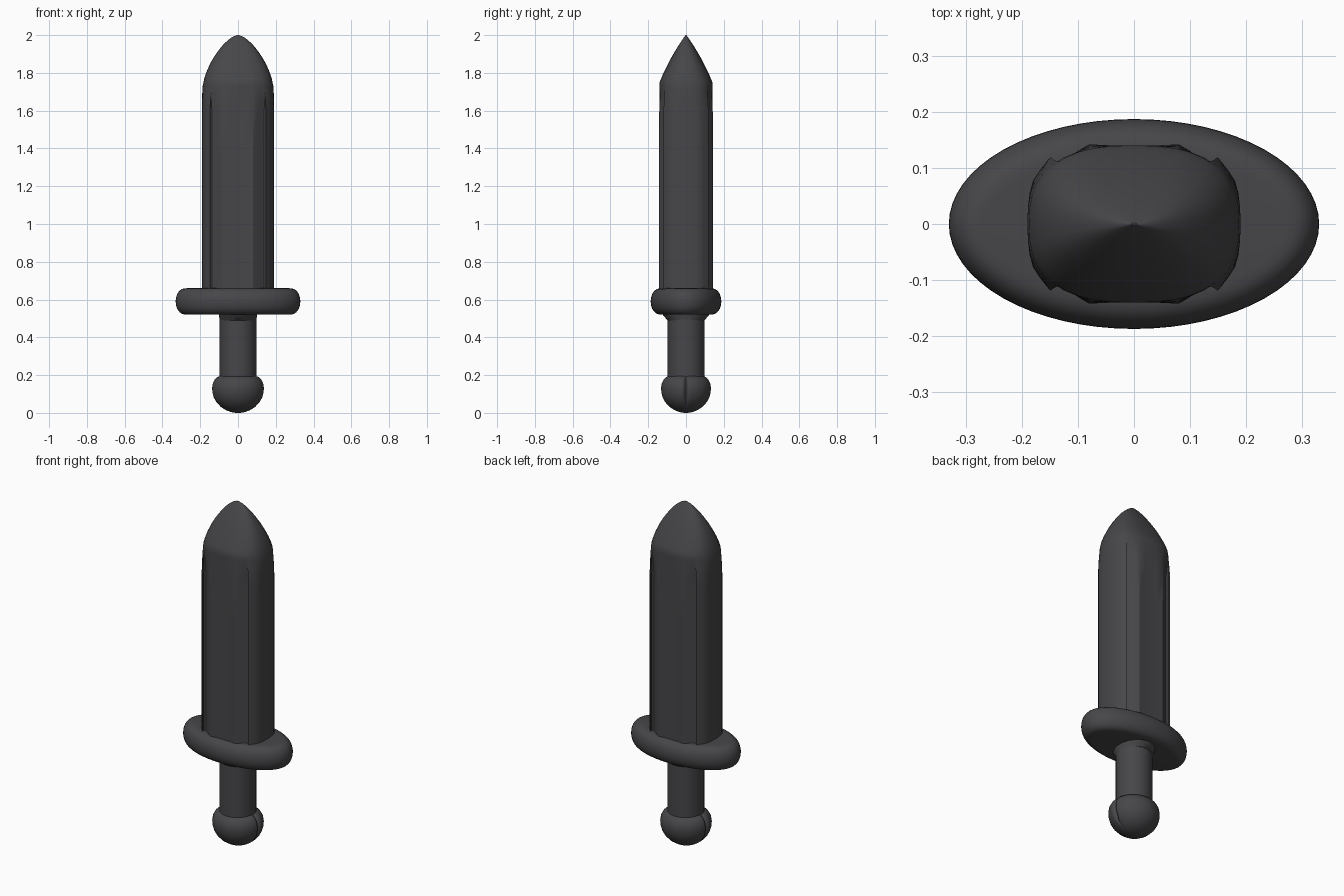
import bpy, bmesh, math

if "Cube" in bpy.data.objects:
    bpy.data.objects.remove(bpy.data.objects["Cube"])

mat = bpy.data.materials.new("dark grey")
mat.diffuse_color = (0.062, 0.062, 0.067, 1)
mat.use_nodes = True
mat.node_tree.nodes["Principled BSDF"].inputs["Base Color"].default_value = mat.diffuse_color


def loft(name, rings, angle=35):
    """Skin a list of equal-length closed rings and cap both ends."""
    bm = bmesh.new()
    vs = [[bm.verts.new(p) for p in r] for r in rings]
    n = len(rings[0])
    for a, b in zip(vs, vs[1:]):
        for i in range(n):
            j = (i + 1) % n
            bm.faces.new((a[i], a[j], b[j], b[i]))
    bm.faces.new(vs[0][::-1])
    bm.faces.new(vs[-1])
    bmesh.ops.recalc_face_normals(bm, faces=bm.faces)
    me = bpy.data.meshes.new(name)
    bm.to_mesh(me)
    bm.free()
    ob = bpy.data.objects.new(name, me)
    bpy.context.collection.objects.link(ob)
    me.materials.append(mat)
    bpy.ops.object.select_all(action='DESELECT')
    ob.select_set(True)
    bpy.context.view_layer.objects.active = ob
    bpy.ops.object.shade_smooth_by_angle(angle=math.radians(angle))
    return ob


def ellipse(rx, ry, z, n=64):
    return [(rx * math.cos(2 * math.pi * i / n), ry * math.sin(2 * math.pi * i / n), z)
            for i in range(n)]


def sample(table, z):
    """Linear lookup in (z, value) pairs."""
    if z <= table[0][0]:
        return table[0][1]
    for (z0, a), (z1, b) in zip(table, table[1:]):
        if z <= z1:
            return a + (b - a) * (z - z0) / (z1 - z0)
    return table[-1][1]


# Blade: quarter section with lipped side plate, groove and raised middle
quarter = [(0.19, 0), (0.189, 0.03), (0.186, 0.055), (0.18, 0.077), (0.169, 0.094),
           (0.156, 0.111), (0.149, 0.119), (0.145, 0.114), (0.147, 0.104), (0.138, 0.1),
           (0.12, 0.112), (0.1, 0.13), (0.08, 0.142), (0.04, 0.14), (0, 0.139)]
section = quarter + [(-x, y) for x, y in quarter[-2::-1]]
section += [(x, -y) for x, y in section[-2:0:-1]]


def smooth_point(x, y):
    """Same direction, but on a plain rounded outline."""
    k = (abs(x / 0.19) ** 2.6 + abs(y / 0.14) ** 2.6) ** (-1 / 2.6)
    return x * k, y * k


width = [(1.68, 1), (1.73, 0.985), (1.77, 0.94), (1.8, 0.89), (1.84, 0.8), (1.88, 0.685),
         (1.92, 0.54), (1.95, 0.41), (1.975, 0.27), (1.99, 0.16), (2, 0.03)]
depth = [(1.75, 1), (1.8, 0.85), (1.88, 0.56), (1.94, 0.31), (1.98, 0.12), (2, 0.01)]
rings = []
for z in (0.6, 1.0, 1.4, 1.58, 1.62, 1.65, 1.68, 1.71, 1.73, 1.75, 1.77, 1.8, 1.84, 1.88,
          1.92, 1.95, 1.975, 1.99, 2.0):
    t = min(1, max(0, (z - 1.58) / 0.17))
    t = t * t * (3 - 2 * t)
    ring = []
    for x, y in section:
        u, v = smooth_point(x, y)
        ring.append(((x + (u - x) * t) * sample(width, z),
                     (y + (v - y) * t) * sample(depth, z), z))
    rings.append(ring)
loft("blade", rings, 32)

# Guard: oval disc with a fully rounded rim
rings = []
for i in range(17):
    a = -math.pi / 2 + math.pi * i / 16
    inset = 0.06 * (1 - math.copysign(abs(math.cos(a)) ** 0.8, math.cos(a)))
    rings.append(ellipse(0.33 - inset, 0.187 - inset, 0.59 + 0.07 * math.sin(a)))
loft("guard", rings, 50)

# Collar under the guard
loft("collar", [ellipse(0.096, 0.098, 0.49), ellipse(0.1, 0.115, 0.51),
                ellipse(0.105, 0.135, 0.535)], 50)

# Grip
loft("grip", [ellipse(0.097, 0.097, 0.15), ellipse(0.097, 0.097, 0.56)], 40)

# Pommel: rounded knob with a crease down both sides
profile = [(0.003, 0.01), (0.007, 0.036), (0.018, 0.065), (0.035, 0.092), (0.06, 0.116),
           (0.085, 0.13), (0.11, 0.137), (0.135, 0.139), (0.16, 0.135), (0.18, 0.124),
           (0.193, 0.11), (0.2, 0.09)]
rings = []
for z, r in profile:
    cut = 0.13 * min(1, max(0, (z - 0.02) / 0.06))
    ring = []
    for x, y, h in ellipse(r, r * 0.95, z - 0.003, 128):
        k = 1 - cut * math.exp(-(y / (r * 0.07)) ** 2)
        ring.append((x * k, y, h))
    rings.append(ring)
loft("pommel", rings, 40)
